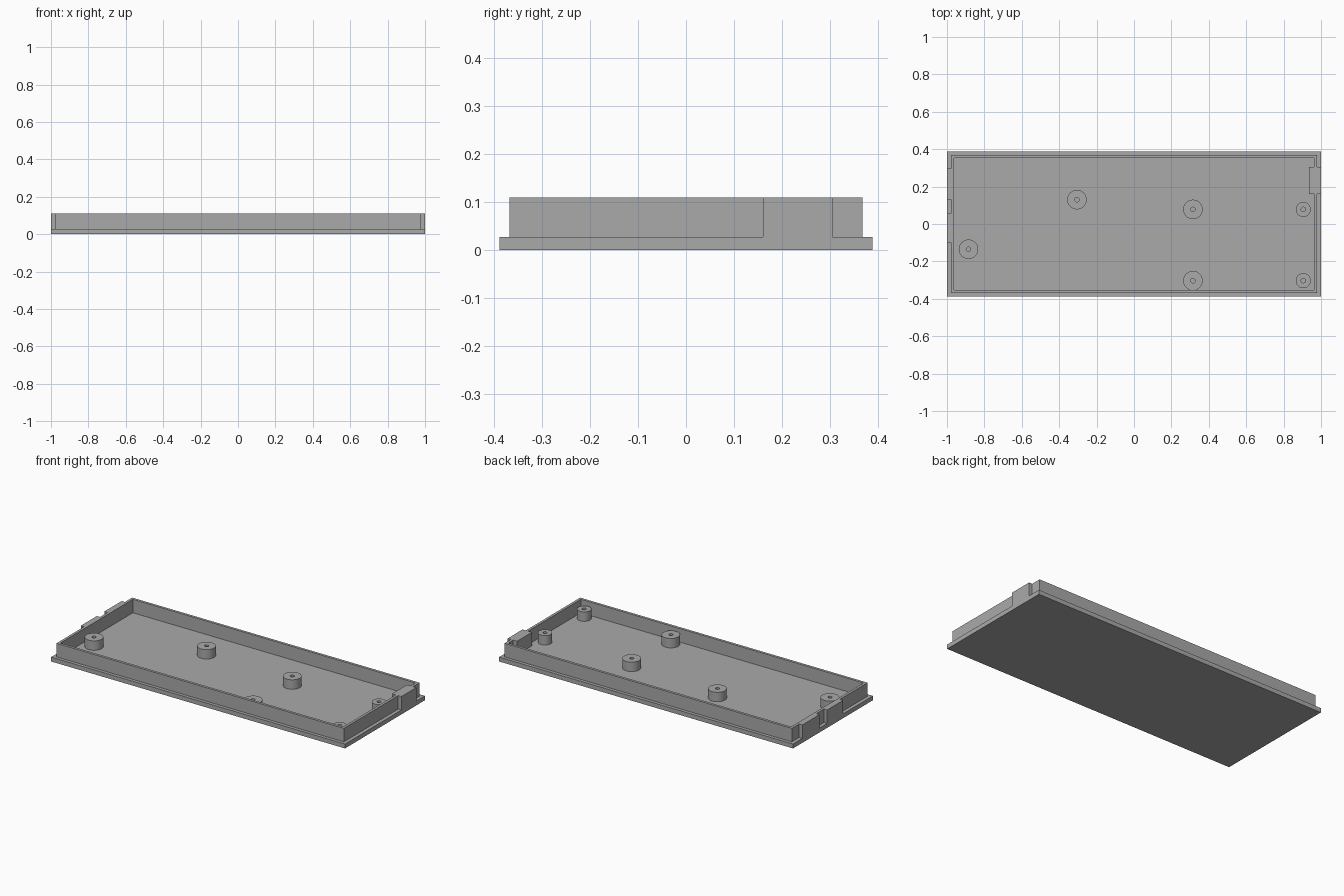
import bpy
from math import cos, sin, tau

cube = bpy.data.objects.get("Cube")
if cube:
    bpy.data.objects.remove(cube, do_unlink=True)

grey = bpy.data.materials.new("plain grey")
grey.use_nodes = True
colour = (0.4, 0.4, 0.4, 1)
grey.diffuse_color = colour
grey.node_tree.nodes["Principled BSDF"].inputs["Base Color"].default_value = colour


def prism(name, loops, z0, z1):
    """Extrude closed outlines upward; inner outlines become holes."""
    curve = bpy.data.curves.new(name, 'CURVE')
    curve.dimensions = '2D'
    curve.fill_mode = 'BOTH'
    curve.extrude = (z1 - z0) / 2
    for loop in loops:
        spline = curve.splines.new('POLY')
        spline.points.add(len(loop) - 1)
        for point, (x, y) in zip(spline.points, loop):
            point.co = (x, y, 0, 1)
        spline.use_cyclic_u = True
    curve.materials.append(grey)
    obj = bpy.data.objects.new(name, curve)
    obj.location.z = (z0 + z1) / 2
    bpy.context.collection.objects.link(obj)
    bpy.ops.object.select_all(action='DESELECT')
    obj.select_set(True)
    bpy.context.view_layer.objects.active = obj
    bpy.ops.object.convert(target='MESH')
    bpy.ops.object.shade_smooth_by_angle()
    return bpy.context.object


def rectangle(x, y):
    return [(-x, -y), (x, -y), (x, y), (-x, y)]


def circle(x, y, r, sides=48):
    return [(x + r * cos(tau * i / sides), y + r * sin(tau * i / sides))
            for i in range(sides)]


def tab(x_wall, x_tab, y0, y1):
    """Step in a wall outline, walked from y0 to y1."""
    return [(x_wall, y0), (x_tab, y0), (x_tab, y1), (x_wall, y1)]


FLOOR, TOP = 0.027, 0.11
HX, HY = 1.0, 0.388

# Flat floor plate
prism("floor_plate", [rectangle(HX, HY)], 0, FLOOR)

# Upright rim with end tabs flush with the plate edge
ox, oy, ix, iy = 0.978, 0.368, 0.962, 0.352
outer = ([(-ox, -oy), (ox, -oy)] + tab(ox, HX, 0.16, 0.305)
         + [(ox, oy), (-ox, oy)]
         + tab(-ox, -HX, 0.297, 0.13) + tab(-ox, -HX, 0.056, -0.10))
inner = ([(-ix, -iy), (ix, -iy)] + tab(ix, 0.936, 0.16, 0.305)
         + [(ix, iy), (-ix, iy)])
prism("rim_wall", [outer, inner], FLOOR, TOP)

# Hollow screw posts
posts = [(-0.305, 0.13, 0.052), (-0.885, -0.135, 0.052),
         (0.315, 0.078, 0.052), (0.315, -0.303, 0.052),
         (0.905, 0.078, 0.04), (0.905, -0.303, 0.04)]
for n, (x, y, r) in enumerate(posts, 1):
    prism(f"screw_post_{n}", [circle(x, y, r), circle(x, y, 0.012)], FLOOR, 0.085)
